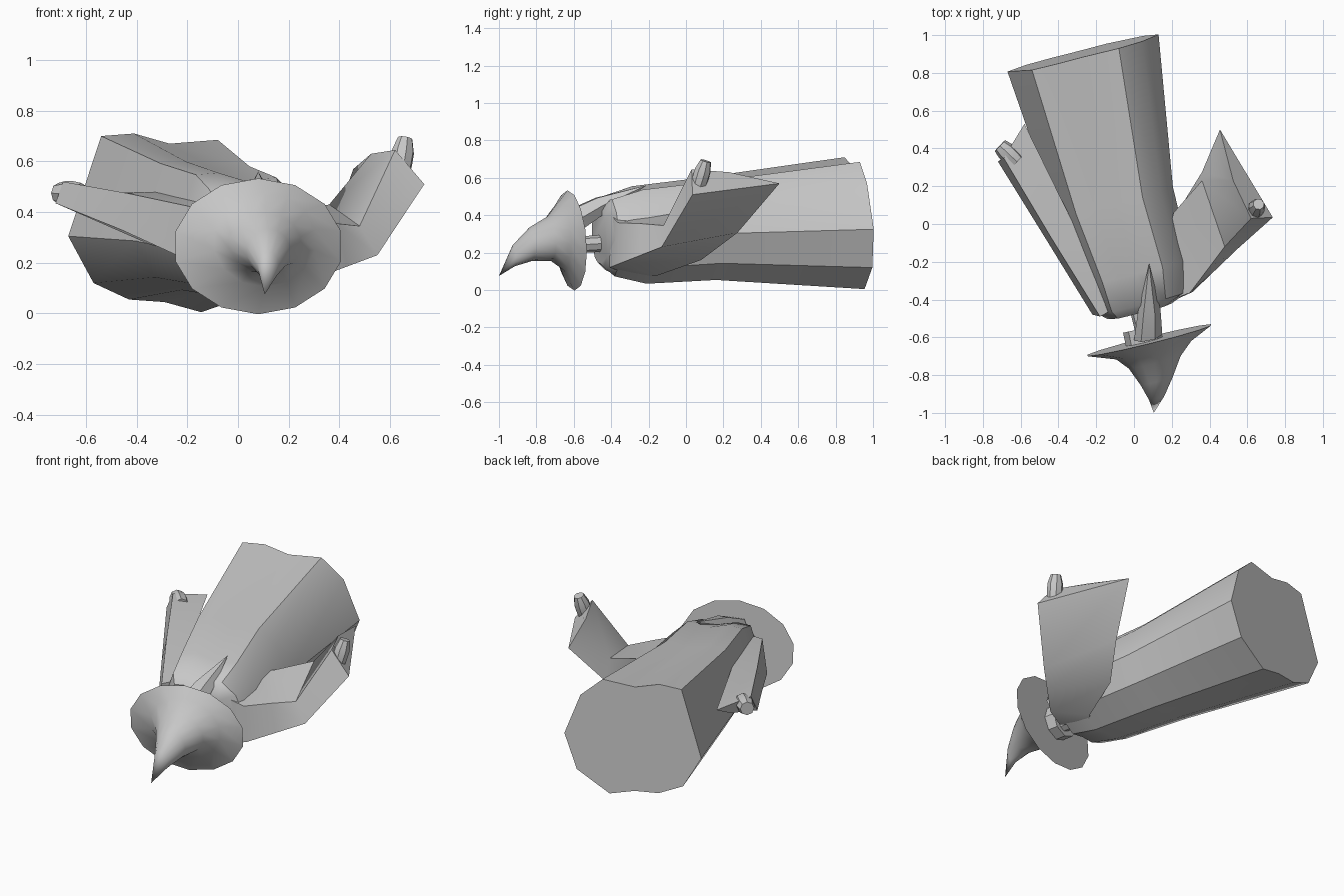
import bpy
import bmesh
import math
from mathutils import Vector

if "Cube" in bpy.data.objects:
    bpy.data.objects.remove(bpy.data.objects["Cube"])

grey = bpy.data.materials.new("plain grey")
grey.use_nodes = True
grey.diffuse_color = (0.57, 0.57, 0.57, 1)
grey.node_tree.nodes["Principled BSDF"].inputs["Base Color"].default_value = (0.57, 0.57, 0.57, 1)

SIDE = Vector((0.97, 0.24, 0)).normalized()    # across the body


def loft(name, rings, angle=30):
    """Skin rings of equal length; a ring of one point closes to a tip."""
    bm = bmesh.new()
    loops = [[bm.verts.new(p) for p in ring] for ring in rings]
    for a, b in zip(loops, loops[1:]):
        n = len(a)
        for i in range(n):
            j = (i + 1) % n
            if len(b) == 1:
                bm.faces.new((a[i], a[j], b[0]))
            else:
                bm.faces.new((a[i], a[j], b[j], b[i]))
    for end in (loops[0], loops[-1]):
        if len(end) > 2:
            bm.faces.new(end)
    bmesh.ops.recalc_face_normals(bm, faces=bm.faces)
    mesh = bpy.data.meshes.new(name)
    bm.to_mesh(mesh)
    bm.free()
    mesh.materials.append(grey)
    obj = bpy.data.objects.new(name, mesh)
    bpy.context.collection.objects.link(obj)
    bpy.ops.object.select_all(action='DESELECT')
    obj.select_set(True)
    bpy.context.view_layer.objects.active = obj
    bpy.ops.object.shade_smooth_by_angle(angle=math.radians(angle))


def oval(center, u, v, sides, turn=0):
    c, u, v = Vector(center), Vector(u), Vector(v)
    angles = [math.tau * (i + turn) / sides for i in range(sides)]
    return [c + u * math.cos(t) + v * math.sin(t) for t in angles]


def tube(name, start, end, radii, sides=8):
    """Straight tube with the given radii spread evenly along it."""
    start, end = Vector(start), Vector(end)
    d = (end - start).normalized()
    u = d.cross(Vector((0, 0, 1))).normalized()
    v = u.cross(d)
    last = len(radii) - 1
    loft(name, [oval(start.lerp(end, i / last), u * r, v * r, sides)
                for i, r in enumerate(radii)])


# Robe: fluted hem outline narrowing to the shoulders
hem = [(-.54, .70), (-.41, .71), (-.27, .67), (-.08, .685), (.045, .57), (.13, .325),
       (.05, .12), (-.145, .005), (-.29, .045), (-.43, .055), (-.57, .12), (-.67, .305)]


def robe_ring(center, half_width, low, high):
    ring = []
    for x, z in hem:
        s = (x + .27) / .40 * half_width
        h = low + (high - low) * z / .71
        ring.append(Vector(center) + SIDE * s + Vector((0, -.06 * (h - .32), h)))
    return ring


loft("robe", [
    robe_ring((-.27, .905, 0), .412, 0, .71),
    robe_ring((-.10, .12, 0), .315, .05, .60),
    robe_ring((.02, -.25, 0), .285, .03, .555),
    robe_ring((.05, -.415, 0), .255, .07, .50),
    robe_ring((.03, -.465, 0), .175, .12, .45),
], 37)

# Hat: wide brim and a bent, drooping point
hat_rings = []
for x, y, z, ru, rz in [(.08, -.615, .265, .345, .268), (.105, -.665, .29, .21, .185),
                        (.11, -.73, .275, .145, .12), (.12, -.83, .245, .09, .09),
                        (.12, -.92, .185, .043, .058)]:
    hat_rings.append(oval((x, y, z), SIDE * ru, (0, -.07 * rz, rz), 14, .5))
loft("hat", hat_rings + [[(.105, -1, .075)]], 60)

# Neck, head and beard
tube("neck", (.06, -.60, .24), (.02, -.44, .25), [.045, .045])
tube("head", (.06, -.65, .27), (.04, -.555, .27), [.10, .10])
loft("beard", [
    oval((.075, -.60, .37), (.075, .015, 0), (0, -.02, .07), 6),
    oval((.08, -.46, .45), (.06, .012, 0), (0, -.02, .05), 6),
    [(.08, -.21, .56)],
])

# Left sleeve: raised, with a long trailing corner
loft("left_sleeve", [
    [(.20, -.40, .40), (.20, -.41, .12), (.12, -.25, .07), (.10, -.05, .42)],
    [(.295, -.365, .36), (.31, -.36, .14), (.19, -.16, .075), (.18, -.05, .42)],
    [(.39, -.24, .355), (.43, -.245, .185), (.24, .08, .16), (.21, .06, .40)],
    [(.48, -.12, .345), (.55, -.13, .23), (.36, .275, .306), (.36, .23, .43)],
    [(.62, .03, .645), (.735, .035, .51), (.455, .50, .57), (.525, .23, .63)],
], 45)

# Right sleeve: swept back along the robe
loft("right_sleeve", [
    [(-.18, -.49, .42), (-.05, -.42, .46), (-.05, -.38, .15), (-.22, -.48, .22)],
    [(-.44, -.07, .475), (-.33, .02, .48), (-.32, -.10, .26), (-.46, -.09, .33)],
    [(-.69, .35, .52), (-.58, .53, .475), (-.60, .42, .42), (-.72, .33, .435)],
])

# Hands
tube("left_hand", (.635, .06, .54), (.66, .105, .69), [.04, .045, .045, .03])
tube("right_hand", (-.62, .33, .47), (-.71, .415, .475), [.045, .05, .05, .04])
